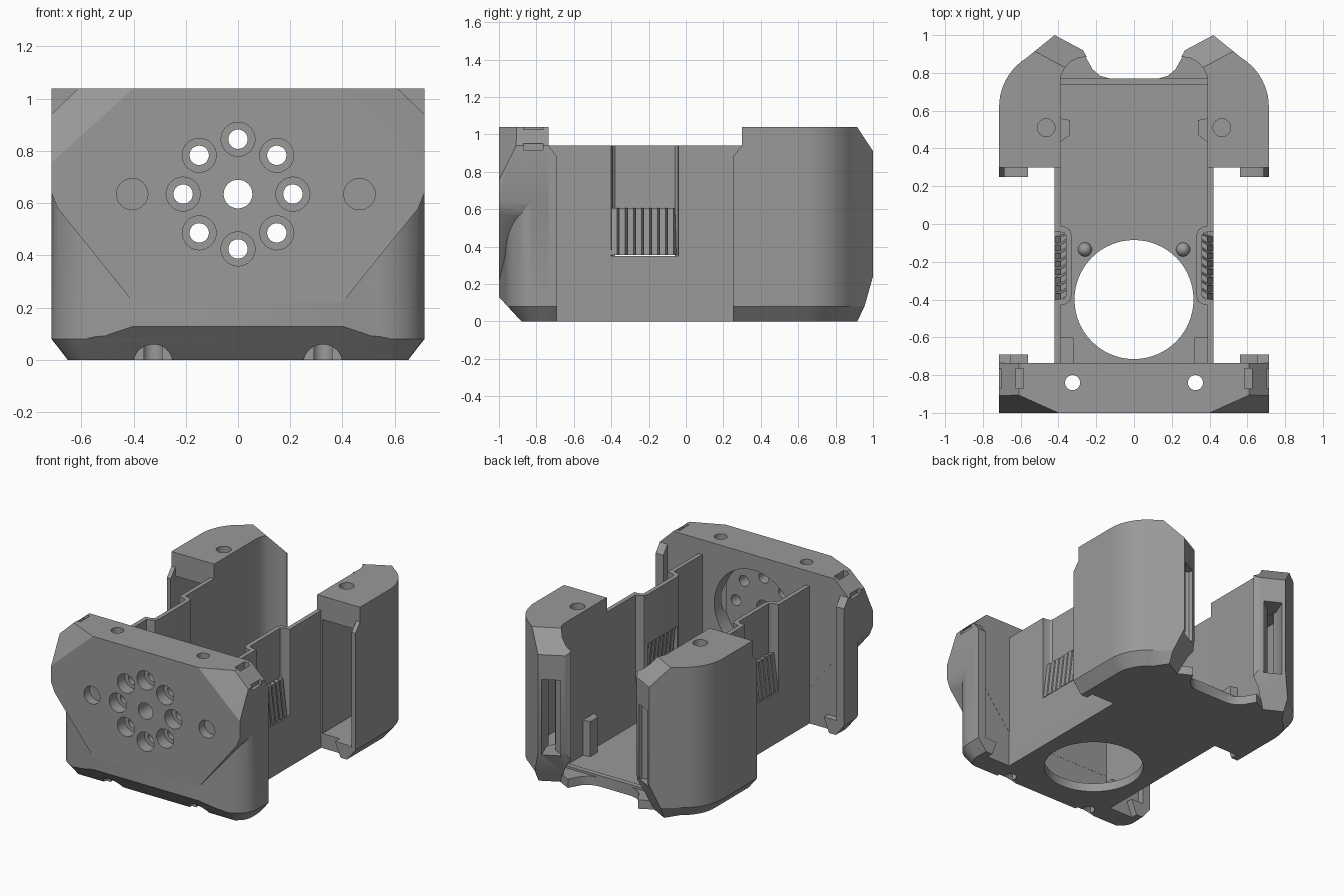
import bpy, bmesh, math
from mathutils import Vector

if "Cube" in bpy.data.objects:
    bpy.data.objects.remove(bpy.data.objects["Cube"])

grey = bpy.data.materials.new("grey_plastic")
grey.diffuse_color = (0.32, 0.32, 0.32, 1)
grey.use_nodes = True
grey.node_tree.nodes["Principled BSDF"].inputs["Base Color"].default_value = grey.diffuse_color
W = 0.714  # half width


def finish(bm, name):
    bmesh.ops.recalc_face_normals(bm, faces=bm.faces[:])
    me = bpy.data.meshes.new(name)
    bm.to_mesh(me)
    bm.free()
    me.materials.append(grey)
    ob = bpy.data.objects.new(name, me)
    bpy.context.collection.objects.link(ob)
    return ob


def loft(name, low, high, cuts=()):
    """Close two matching rings of points, then slice with (point, outward normal) planes."""
    bm = bmesh.new()
    a = [bm.verts.new(p) for p in low]
    b = [bm.verts.new(p) for p in high]
    n = len(a)
    bm.faces.new(a)
    bm.faces.new(b)
    for i in range(n):
        bm.faces.new((a[i], a[(i + 1) % n], b[(i + 1) % n], b[i]))
    for co, no in cuts:
        r = bmesh.ops.bisect_plane(bm, geom=bm.verts[:] + bm.edges[:] + bm.faces[:],
                                   plane_co=co, plane_no=no, clear_outer=True)
        edges = [e for e in r["geom_cut"] if isinstance(e, bmesh.types.BMEdge)]
        if edges:
            bmesh.ops.edgenet_fill(bm, edges=edges)
    return finish(bm, name)


def plan(name, pts, z0, z1, s=1, low=None, cuts=()):
    return loft(name, [(s * x, y, z0) for x, y in (low or pts)],
                [(s * x, y, z1) for x, y in pts], cuts)


def box(name, x0, x1, y0, y1, z0, z1, s=1):
    return plan(name, [(x0, y0), (x1, y0), (x1, y1), (x0, y1)], z0, z1, s)


def rod(name, axis, x, c, r, a, b, n=32):
    """Cylinder from a to b along y or z; c is its other centre coordinate."""
    ring = [(x + r * math.cos(t * math.tau / n), c + r * math.sin(t * math.tau / n)) for t in range(n)]
    if axis == "z":
        return plan(name, ring, a, b)
    return loft(name, [(u, a, v) for u, v in ring], [(u, b, v) for u, v in ring])


def boolean(ob, others, op="DIFFERENCE"):
    bpy.context.view_layer.objects.active = ob
    for o in others:
        m = ob.modifiers.new("cut", "BOOLEAN")
        m.operation, m.solver, m.object = op, "EXACT", o
        bpy.ops.object.modifier_apply(modifier=m.name)
        bpy.data.objects.remove(o)


# Front housing: flared face plate over a body with rounded corners and bevelled base
plate_cuts = []
for s in (1, -1):
    plate_cuts += [((s * 0.4, -1, 1.04), (s * 0.009, -0.02, 0.0099)),
                   ((s * 0.61, 0, 1.04), (s * 0.1, 0, 0.104))]
profile = [(-W, 1.04), (-W, 0.64), (-0.69, 0.58), (-0.4, 0.22)]
profile += [(-x, z) for x, z in reversed(profile)]
front = loft("front_housing", [(x, -1, z) for x, z in profile],
             [(x, -0.735, z) for x, z in profile], plate_cuts)
corner = [(0.4, -0.999)] + [(0.51 + 0.203 * math.sin(t * math.pi / 20),
                             -0.8 - 0.165 * math.cos(t * math.pi / 20)) for t in range(11)]
outline = corner + [(0.713, -0.736), (-0.713, -0.736)] + [(-x, y) for x, y in reversed(corner)]
inset = [(x * 0.914, -0.736 + (y + 0.736) * 0.777) for x, y in outline]
chin = [((0, -1, 0.13), (0, -0.13, -0.12))]
boolean(front, [plan("body", outline, 0.08, 0.7, cuts=chin),
                plan("base", outline, 0, 0.08, low=inset, cuts=chin)], "UNION")

# Face holes: centre, ring of counterbored holes, two blind holes, recess behind
cutters = [rod("hole", "y", 0, 0.635, 0.3, -0.84, -0.6, 48),
           rod("hole", "y", 0, 0.635, 0.055, -1.1, -0.6),
           rod("hole", "y", -0.405, 0.635, 0.06, -1.1, -0.94),
           rod("hole", "y", 0.465, 0.635, 0.06, -1.1, -0.94)]
for i in range(8):
    x, z = 0.21 * math.cos(i * math.pi / 4), 0.635 + 0.21 * math.sin(i * math.pi / 4)
    cutters += [rod("hole", "y", x, z, 0.065, -1.1, -0.92),
                rod("hole", "y", x, z, 0.037, -1.1, -0.6)]
# Screw holes and tie slots
for s in (1, -1):
    cutters += [rod("hole", "z", s * 0.325, -0.84, 0.04, -0.1, 1.2),
                rod("hole", "y", s * 0.325, -0.015, 0.075, -1.1, -0.86),
                box("slot", 0.585, 0.625, -0.87, -0.765, 0.96, 1.2, s),
                box("slot", 0.69, 0.8, -0.87, -0.765, 0.915, 0.95, s)]
boolean(front, cutters)

# Floor with a large round opening and a notched rear edge
half = [(0.42, -0.75), (0.42, 0.3), (0.45, 0.75), (0.38, 0.84), (0.265, 0.9), (0.22, 0.82),
        (0.18, 0.785), (0.13, 0.77)]
floor = plan("floor", half + [(-x, y) for x, y in reversed(half)], 0, 0.06)
boolean(floor, [rod("opening", "z", 0, -0.4, 0.315, -0.1, 0.2, 64)])
box("floor_rear_lip", -0.39, 0.39, 0.735, 0.77, 0.05, 0.075)


def tower_outline(r, edge):
    arc = [(0.41 + r * math.cos(t * math.radians(58) / 10),
            0.62 + r * math.sin(t * math.radians(58) / 10)) for t in range(11)]
    return ([(0.39, 0.3), (edge, 0.3)] + arc +
            [(0.42, 1.0), (0.27, 0.92), (0.25, 0.885), (0.295, 0.88), (0.335, 0.86), (0.368, 0.825),
             (0.387, 0.785), (0.39, 0.75)])


for s, side in ((1, "right"), (-1, "left")):
    # Rear tower: rounded outside, hooked inner edge, sloped rear faces, hollow inside
    top, low = tower_outline(W - 0.41, W), tower_outline(0.24, 0.65)
    n = Vector((-0.47 * s, 0.88, 0))
    under = ((0.42 * s, 1, 0.24), n * 0.24 + Vector((0, 0, -0.1)))
    tower = plan(side + "_rear_tower", top, 0.08, 1.04, s,
                 cuts=[((0.42 * s, 1, 0.91), n * 0.13 + Vector((0, 0, 0.125))), under])
    plan(side + "_tower_base", top, 0, 0.08, s, low, [under])
    hollow = [(0.43, 0.2), (0.685, 0.2), (0.685, 0.63), (0.65, 0.75), (0.57, 0.84), (0.46, 0.87),
              (0.43, 0.8)]
    slot = [(0.285, 0.97), (0.385, 1.03), (0.45, 0.87), (0.45, 0.8), (0.42, 0.8), (0.375, 0.875),
            (0.305, 0.91)]
    boolean(tower, [plan("hollow", hollow, 0.1, 0.88, s),
                    plan("slot", slot, 0.22, 0.74, s),
                    rod("hole", "z", s * 0.465, 0.51, 0.047, 0.94, 1.2)])

    # Panel lips and hooks on the facing edges of tower and front housing
    for tag, y, d, x0 in (("rear", 0.301, -0.051, 0.685), ("front", -0.736, 0.046, 0.655)):
        prof = [(y, 0.08), (y + d, 0.08), (y + d, 0.88), (y, 0.94)]
        loft(f"{side}_{tag}_lip", [(s * x0, a, z) for a, z in prof],
             [(s * W, a, z) for a, z in prof])
        prof = [(0.6, 0), (0.65, 0), (W, 0.08), (0.655, 0.1), (0.56, 0.1)]
        loft(f"{side}_{tag}_hook", [(s * x, y, z) for x, z in prof],
             [(s * x, y + d, z) for x, z in prof])

    # Side wall: flat below, stepped inwards around the vent above
    box(side + "_lower_wall", 0.39, 0.42, -0.74, 0.31, 0, 0.35, s)
    box(side + "_front_wall", 0.39, 0.42, -0.74, -0.4, 0.35, 0.94, s)
    box(side + "_back_wall", 0.39, 0.42, -0.04, 0.31, 0.35, 0.94, s)
    jog = [(0.42, -0.4), (0.39, -0.398), (0.37, -0.392), (0.36, -0.38),
           (0.36, -0.06), (0.37, -0.048), (0.39, -0.042), (0.42, -0.04)]
    inner = [(0.39, -0.43), (0.365, -0.425), (0.34, -0.41), (0.33, -0.38),
             (0.33, -0.06), (0.34, -0.03), (0.365, -0.015), (0.39, -0.01)]
    plan(side + "_vent_recess", jog + inner[::-1], 0.6, 0.94, s)
    for tag, i in (("front", 0), ("back", 4)):
        plan(f"{side}_{tag}_vent_cheek", jog[i:i + 4] + inner[i:i + 4][::-1], 0.34, 0.6, s)
    # Slanted louvres
    for k in range(8):
        y = -0.39 + k * 0.043
        quad = [(0.418, y - 0.01), (0.418, y + 0.022), (0.365, y + 0.055), (0.365, y + 0.023)]
        loft(f"{side}_louvre_{k + 1}", [(s * x, min(b, -0.05), 0.355) for x, b in quad],
             [(s * (x - 0.03), min(b, -0.05), 0.605) for x, b in quad])

    # Inside details: corner ledge, stop post and locating bump
    box(side + "_corner_ledge", 0.32, 0.395, -0.74, -0.6, 0.05, 0.12, s)
    plan(side + "_stop_post", [(0.395, 0.43), (0.34, 0.47), (0.34, 0.55), (0.395, 0.56)],
         0.05, 0.3, s)
    bm = bmesh.new()
    bmesh.ops.create_uvsphere(bm, u_segments=20, v_segments=10, radius=0.037)
    bmesh.ops.translate(bm, verts=bm.verts[:], vec=(s * 0.26, -0.135, 0.06))
    finish(bm, side + "_locating_bump")

# Smooth curved parts, keep edges sharp
bpy.ops.object.select_all(action="SELECT")
bpy.context.view_layer.objects.active = front
bpy.ops.object.shade_smooth_by_angle(angle=math.radians(25))
